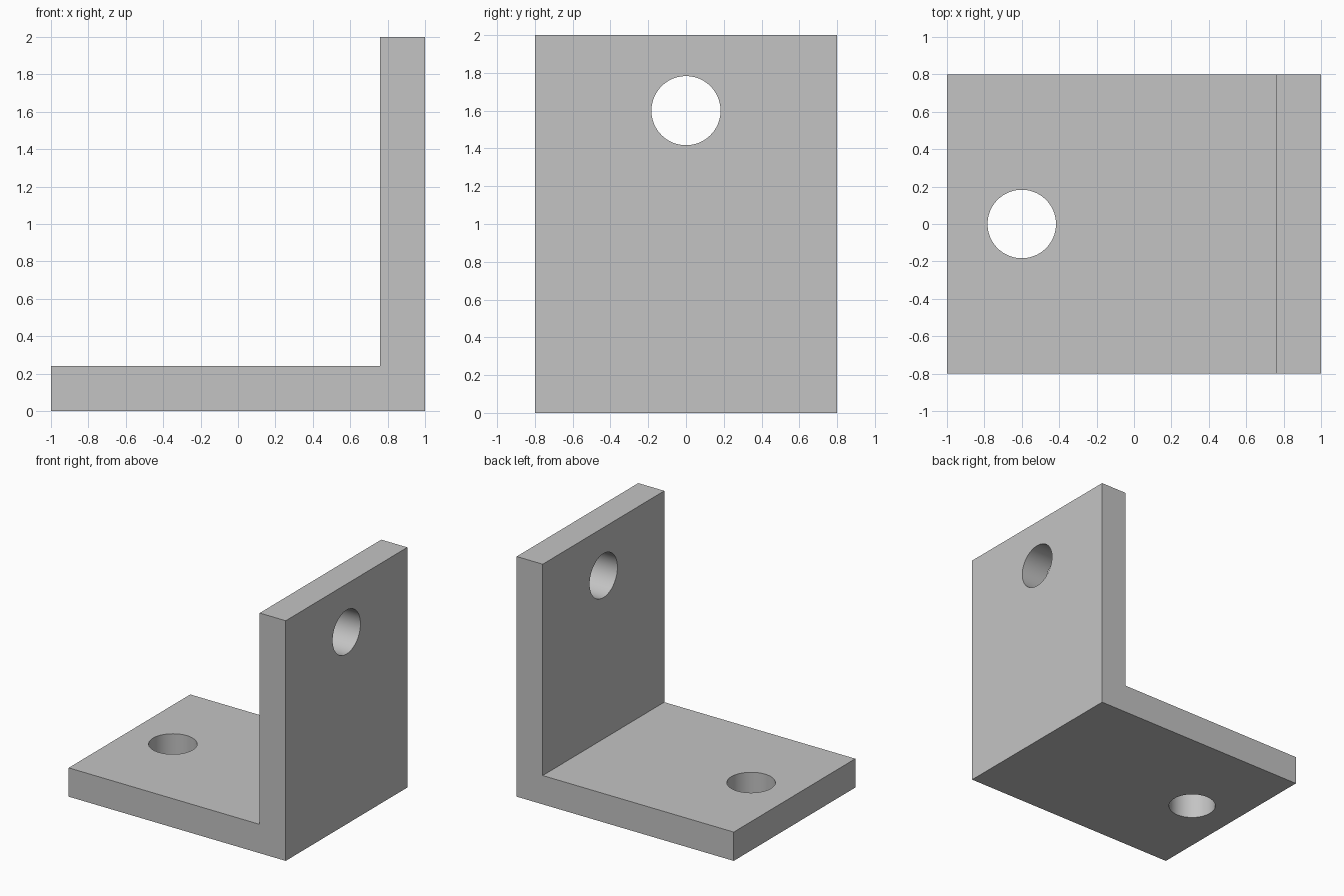
import bpy
import bmesh
from math import radians, pi
from mathutils import Matrix

cube = bpy.data.objects.get("Cube")
if cube:
    bpy.data.objects.remove(cube, do_unlink=True)

THICK, HALF_DEPTH, HOLE_RADIUS = 0.24, 0.8, 0.183

# Plain grey material
grey = bpy.data.materials.new("plain grey")
grey.use_nodes = True
colour = (0.55, 0.55, 0.55, 1)
grey.diffuse_color = colour
grey.node_tree.nodes["Principled BSDF"].inputs["Base Color"].default_value = colour


def make_object(name, bm):
    bmesh.ops.recalc_face_normals(bm, faces=bm.faces)
    mesh = bpy.data.meshes.new(name)
    bm.to_mesh(mesh)
    bm.free()
    mesh.materials.append(grey)
    obj = bpy.data.objects.new(name, mesh)
    bpy.context.collection.objects.link(obj)
    return obj


# Angle bracket: L profile extruded front to back
inner = 1 - THICK
profile = [(-1, 0), (1, 0), (1, 2), (inner, 2), (inner, THICK), (-1, THICK)]
bm = bmesh.new()
face = bm.faces.new([bm.verts.new((x, -HALF_DEPTH, z)) for x, z in profile])
extruded = bmesh.ops.extrude_face_region(bm, geom=[face])["geom"]
bmesh.ops.translate(bm, vec=(0, 2 * HALF_DEPTH, 0),
                    verts=[v for v in extruded if isinstance(v, bmesh.types.BMVert)])
bracket = make_object("angle_bracket", bm)


# Round bolt holes through each plate
def drill(name, centre, turn):
    bm = bmesh.new()
    bmesh.ops.create_cone(bm, cap_ends=True, segments=96, radius1=HOLE_RADIUS,
                          radius2=HOLE_RADIUS, depth=2 * THICK,
                          matrix=Matrix.Translation(centre) @ Matrix.Rotation(turn, 4, 'Y'))
    cutter = make_object(name, bm)
    cutter.hide_render = True
    cut = bracket.modifiers.new(name, 'BOOLEAN')
    cut.operation = 'DIFFERENCE'
    cut.solver = 'EXACT'
    cut.object = cutter
    return cutter


cutters = [drill("base_hole_cutter", (-0.6, 0, THICK / 2), 0),
           drill("upright_hole_cutter", (1 - THICK / 2, 0, 1.6), pi / 2)]

# Apply the cuts and smooth the hole walls
bpy.ops.object.select_all(action='DESELECT')
bracket.select_set(True)
bpy.context.view_layer.objects.active = bracket
for modifier in list(bracket.modifiers):
    bpy.ops.object.modifier_apply(modifier=modifier.name)
for cutter in cutters:
    bpy.data.objects.remove(cutter, do_unlink=True)
bpy.ops.object.shade_smooth_by_angle(angle=radians(30))
